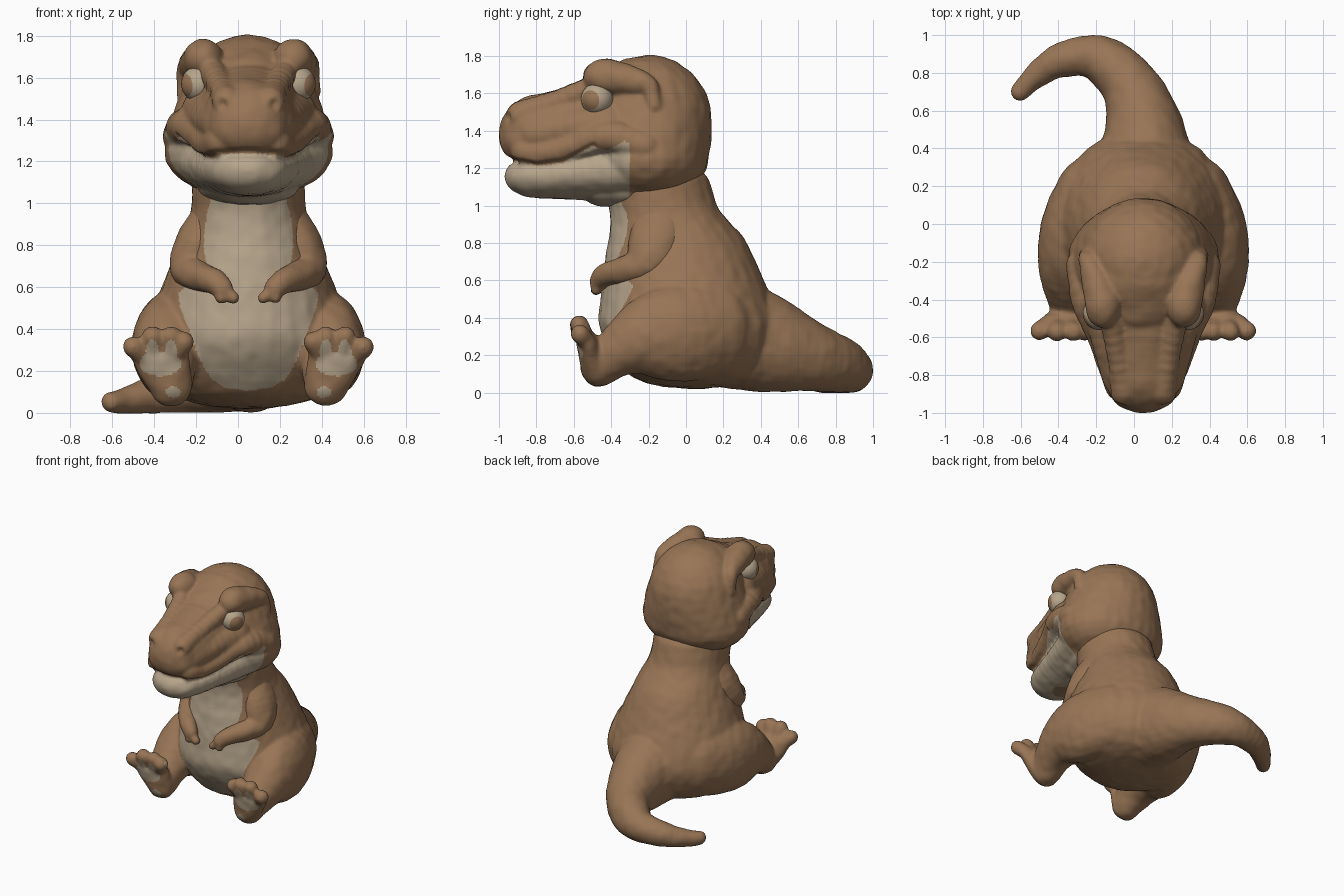
import bpy, bmesh, math
from mathutils import Matrix, Vector, noise

if "Cube" in bpy.data.objects:
    bpy.data.objects.remove(bpy.data.objects["Cube"], do_unlink=True)

AXIS = 0.05   # x of the body's plane of symmetry
VOXEL = 0.011


def material(name, colour):
    m = bpy.data.materials.new(name)
    m.use_nodes = True
    m.diffuse_color = (*colour, 1)
    m.node_tree.nodes["Principled BSDF"].inputs["Base Color"].default_value = (*colour, 1)
    return m


BROWN = material("brown_skin", (0.315, 0.178, 0.092))
CREAM = material("cream_skin", (0.47, 0.375, 0.26))


def unit_sphere(segments, rings):
    """Points and faces of a sphere of radius one."""
    bm = bmesh.new()
    bmesh.ops.create_uvsphere(bm, u_segments=segments, v_segments=rings, radius=1)
    bm.verts.index_update()
    points = [v.co.copy() for v in bm.verts]
    faces = [[v.index for v in f.verts] for f in bm.faces]
    bm.free()
    return points, faces


BALL_POINTS, BALL_FACES = unit_sphere(28, 14)


def interp(table, v):
    """Straight-line lookup in a short table of pairs."""
    if v <= table[0][0]:
        return table[0][1]
    for (a, fa), (b, fb) in zip(table, table[1:]):
        if v <= b:
            return fa + (fb - fa) * (v - a) / (b - a)
    return table[-1][1]


def chain(balls, pts, side=1, steps=4):
    """Fleshy tube: ellipsoids along a smooth path of (x, y, z, radius or three radii)."""
    pts = [p if len(p) == 6 else p[:3] + (p[3],) * 3 for p in pts]
    last = len(pts) - 1
    for i in range(last + 1):
        near = [pts[min(max(i + d, 0), last)] for d in (-1, 0, 1, 2)]
        for k in range(steps if i < last else 1):
            t = k / steps
            v = [0.5 * (2 * b + (c - a) * t + (2 * a - 5 * b + 4 * c - d) * t * t
                        + (3 * b - a - 3 * c + d) * t ** 3) for a, b, c, d in zip(*near)]
            balls.append((AXIS + side * v[0], *v[1:]))


def add_object(name, mesh):
    obj = bpy.data.objects.new(name, mesh)
    bpy.context.collection.objects.link(obj)
    return obj


def paint(mesh, is_cream):
    mesh.materials.clear()
    mesh.materials.append(BROWN)
    mesh.materials.append(CREAM)
    mesh.polygons.foreach_set("material_index",
                              [int(is_cream(p.center, p.normal)) for p in mesh.polygons])
    mesh.shade_smooth()


def fuse(name, balls, is_cream, softness, dents=lambda c: 0):
    """Fuse the overlapping ellipsoids into one soft, slightly bumpy skin."""
    verts, faces = [], []
    for x, y, z, rx, ry, rz in balls:
        start = len(verts)
        verts += [(x + rx * p.x, y + ry * p.y, z + rz * p.z) for p in BALL_POINTS]
        faces += [[start + i for i in f] for f in BALL_FACES]
    rough = bpy.data.meshes.new(name + "_volumes")
    rough.from_pydata(verts, [], faces)
    obj = add_object(name, rough)
    remesh = obj.modifiers.new("fuse", 'REMESH')
    remesh.mode = 'VOXEL'
    remesh.voxel_size = VOXEL
    soft = obj.modifiers.new("soften", 'SMOOTH')
    soft.factor, soft.iterations = 0.5, softness
    graph = bpy.context.evaluated_depsgraph_get()
    skin = bpy.data.meshes.new_from_object(obj.evaluated_get(graph))
    moved = []
    for v in skin.vertices:
        moved.extend(v.co + v.normal * (noise.noise(v.co * 14) * 0.004 - dents(v.co)))
    skin.vertices.foreach_set("co", moved)
    skin.update()
    paint(skin, is_cream)
    obj.modifiers.clear()
    obj.data = skin
    bpy.data.meshes.remove(rough)


# Body: pear-shaped torso, curled tail, thighs and upturned feet
body = []
chain(body, [(0, 0.04, 0.14, 0.40, 0.37, 0.12), (0, 0.04, 0.22, 0.46, 0.43, 0.14),
             (0, 0.02, 0.35, 0.48, 0.485, 0.13), (0, 0.0, 0.5, 0.45, 0.46, 0.12),
             (0, -0.025, 0.65, 0.395, 0.42, 0.12), (0, -0.05, 0.8, 0.33, 0.37, 0.12),
             (0, -0.11, 0.95, 0.28, 0.3, 0.12), (0, -0.16, 1.12, 0.27, 0.29, 0.12)], steps=7)
chain(body, [(0, 0.25, 0.31, 0.3, 0.2, 0.29), (0.01, 0.42, 0.275, 0.235, 0.15, 0.275),
             (0, 0.55, 0.235, 0.2, 0.15, 0.23), (-0.05, 0.7, 0.185, 0.165, 0.15, 0.18),
             (-0.15, 0.82, 0.15, 0.14, 0.14, 0.15), (-0.27, 0.887, 0.117, 0.115),
             (-0.45, 0.862, 0.087, 0.09), (-0.58, 0.775, 0.06, 0.065),
             (-0.655, 0.7, 0.052, 0.05)])
TOES = [(0.55, 0.315), (0.46, 0.365), (0.37, 0.365), (0.31, 0.34)]
for side in (1, -1):
    chain(body, [(0.27, 0.14, 0.34, 0.2, 0.22, 0.27), (0.375, -0.06, 0.32, 0.175, 0.25, 0.26),
                 (0.39, -0.23, 0.3, 0.165, 0.16, 0.2), (0.385, -0.36, 0.22, 0.135),
                 (0.37, -0.46, 0.14, 0.105)], side)
    chain(body, [(0.37, -0.48, 0.12, 0.1, 0.07, 0.09), (0.39, -0.5, 0.18, 0.12, 0.07, 0.09),
                 (0.42, -0.525, 0.26, 0.14, 0.06, 0.07)], side)
    for x, z in TOES:
        chain(body, [(0.6 * x + 0.17, -0.53, 0.27, 0.05),
                     (x, -0.565 - 0.1 * (z - 0.3), z, 0.051)], side)

BELLY = [(0.105, 0), (0.12, 0.11), (0.16, 0.175), (0.22, 0.215), (0.3, 0.25), (0.4, 0.285),
         (0.5, 0.325), (0.57, 0.335), (0.63, 0.27), (0.7, 0.2), (0.8, 0.215), (0.95, 0.2),
         (1.05, 0.17)]


def body_cream(c, n):
    """Belly, foot pads, heel spots and toe stripes."""
    s = abs(c.x - AXIS)
    if c.y < -0.15 and c.z > 0.1 and s < interp(BELLY, c.z):
        return True
    if c.y > -0.48 or n.y > -0.2:
        return False
    pad = ((s - 0.42) / 0.1) ** 2 + ((c.z - 0.235) / 0.06) ** 2 < 1
    heel = ((s - 0.36) / 0.035) ** 2 + ((c.z - 0.1) / 0.028) ** 2 < 1
    stripe = any(((s - x) / 0.03) ** 2 + ((c.z - 0.29) / 0.06) ** 2 < 1 for x, z in TOES[1:3])
    return pad or heel or stripe


fuse("body", body, body_cream, 12)

# Short arms with full shoulders, resting on the belly, with two fingers each
for side, label in ((1, "left_arm"), (-1, "right_arm")):
    arm = []
    chain(arm, [(0.17, -0.13, 0.92, 0.11, 0.15, 0.11), (0.235, -0.16, 0.8, 0.12, 0.15, 0.11),
                (0.275, -0.21, 0.69, 0.1, 0.11, 0.09), (0.24, -0.33, 0.655, 0.075),
                (0.17, -0.43, 0.63, 0.062), (0.125, -0.465, 0.595, 0.052)], side)
    for tip in (0.07, 0.13):
        chain(arm, [(0.13, -0.465, 0.59, 0.038), (tip, -0.48, 0.55, 0.03)], side)
    fuse(label, arm, lambda c, n: False, 8)

# Head: cranium, forehead, snout, jaw and throat, then cheeks, brows and lips
head = []
chain(head, [(0, -0.2, 1.445, 0.335, 0.34, 0.36), (0, -0.2, 1.35, 0.375, 0.335, 0.3),
             (0, -0.2, 1.25, 0.405, 0.32, 0.23)])
chain(head, [(0, -0.28, 1.57, 0.28, 0.2, 0.22), (0, -0.43, 1.52, 0.22, 0.17, 0.2)])
chain(head, [(0, -0.4, 1.46, 0.27, 0.2, 0.24), (0, -0.6, 1.44, 0.24, 0.2, 0.2),
             (0, -0.75, 1.415, 0.22, 0.18, 0.185), (0, -0.82, 1.4, 0.2, 0.175, 0.18),
             (0, -0.86, 1.36, 0.19, 0.14, 0.14)])
chain(head, [(0, -0.3, 1.2, 0.34, 0.25, 0.18), (0, -0.5, 1.18, 0.28, 0.2, 0.155),
             (0, -0.7, 1.16, 0.22, 0.2, 0.125), (0, -0.8, 1.155, 0.185, 0.17, 0.115)])
chain(head, [(0, -0.3, 1.08, 0.24, 0.15, 0.1), (0, -0.43, 1.08, 0.2, 0.14, 0.085)])
for side in (1, -1):
    chain(head, [(0.2, -0.42, 1.43, 0.125), (0.16, -0.6, 1.41, 0.12),
                 (0.1, -0.8, 1.38, 0.12)], side)
    chain(head, [(0.215, -0.43, 1.69, 0.095, 0.12, 0.095), (0.25, -0.3, 1.67, 0.08),
                 (0.29, -0.2, 1.64, 0.052), (0.305, -0.17, 1.53, 0.042)], side)
    chain(head, [(0.17, -0.52, 1.62, 0.065), (0.13, -0.7, 1.55, 0.065),
                 (0.1, -0.885, 1.485, 0.075)], side)
    chain(head, [(0.13, -0.86, 1.29, 0.075), (0.185, -0.72, 1.285, 0.07),
                 (0.24, -0.56, 1.335, 0.075), (0.3, -0.4, 1.37, 0.085),
                 (0.32, -0.22, 1.32, 0.09)], side)

LIP = [(-1, 1.25), (-0.93, 1.24), (-0.8, 1.215), (-0.66, 1.23), (-0.5, 1.32), (-0.42, 1.295),
       (-0.33, 1.345), (-0.3, 1.33)]


def face_dents(c):
    """Groove along the mouth and a pit for each nostril."""
    mouth = max(0, 1 - abs(c.z - interp(LIP, c.y)) / 0.025) * 0.012 if c.y < -0.48 else 0
    nostril = (Vector((abs(c.x - AXIS), c.y, c.z)) - Vector((0.125, -0.95, 1.475))).length
    return mouth + max(0, 1 - nostril / 0.035) * 0.02


def head_cream(c, n):
    """Lower jaw and cheeks, except a brown patch beneath the chin."""
    chin_patch = n.z < -0.5 and math.hypot(c.x - AXIS, c.y + 0.72) < 0.075
    return c.y < -0.3 and c.z < interp(LIP, c.y) and not chin_patch


fuse("head", head, head_cream, 8, face_dents)

# Eyes: cream balls with a brown iris around the gaze direction
for side, label in ((1, "left_eye"), (-1, "right_eye")):
    gaze = Vector((side * 0.85, -0.5, -0.08)).normalized()
    turn = gaze.to_track_quat('Z', 'Y').to_matrix().to_4x4()
    place = Matrix.Translation((AXIS + side * 0.235, -0.475, 1.57)) @ turn
    points, faces = unit_sphere(40, 24)
    eye = bpy.data.meshes.new(label)
    eye.from_pydata([place @ (p * 0.086) for p in points], [], faces)
    paint(eye, lambda c, n: n.dot(gaze) < math.cos(math.radians(37.5)))
    add_object(label, eye)
